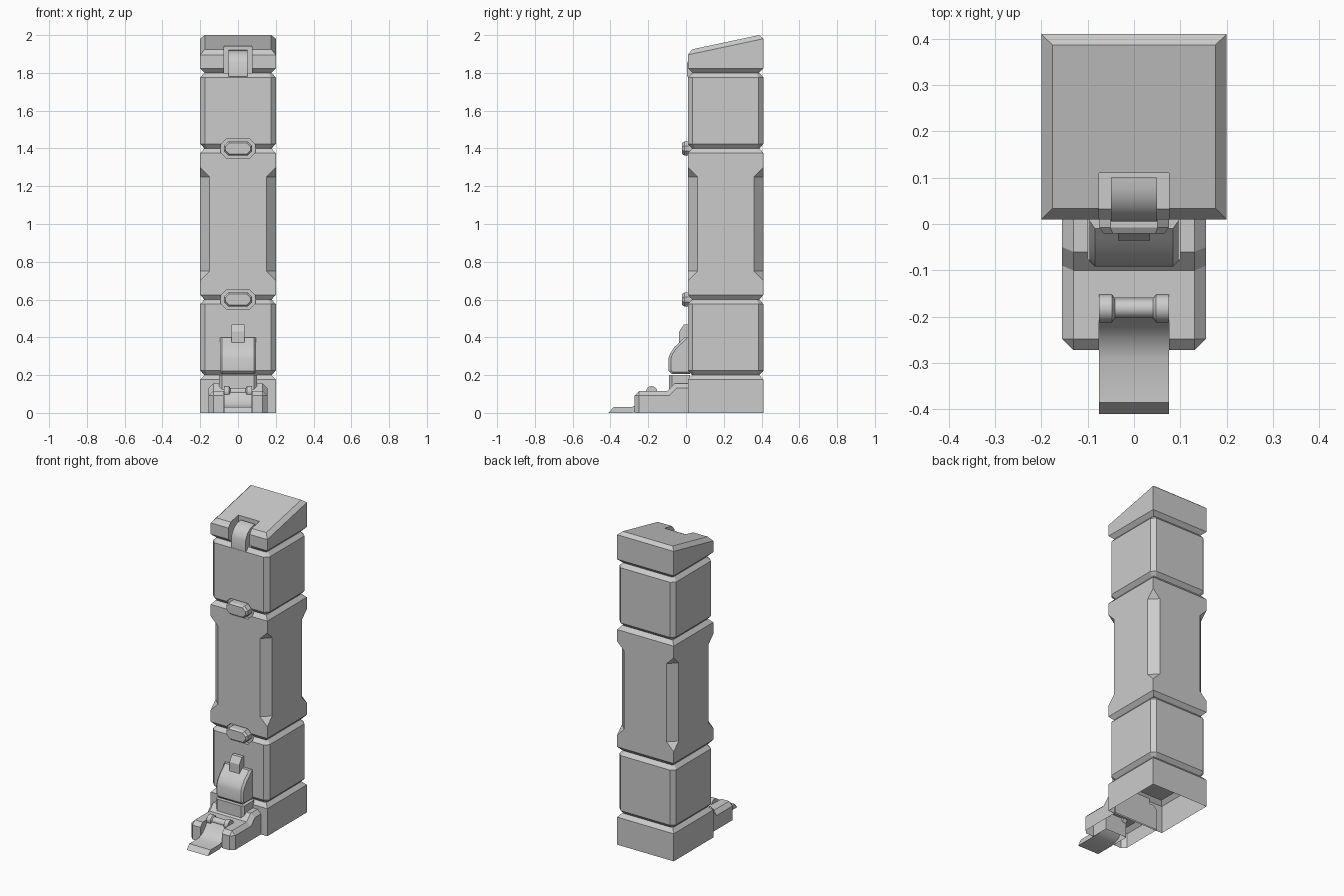
import bpy, bmesh
from math import pi, sin, cos
from mathutils import Matrix

if "Cube" in bpy.data.objects:
    bpy.data.objects.remove(bpy.data.objects["Cube"])

CY = 0.21  # column centre in y


def finish(name, bm):
    bmesh.ops.remove_doubles(bm, verts=bm.verts, dist=1e-4)
    bmesh.ops.recalc_face_normals(bm, faces=bm.faces)
    me = bpy.data.meshes.new(name)
    bm.to_mesh(me)
    bm.free()
    ob = bpy.data.objects.new(name, me)
    bpy.context.collection.objects.link(ob)
    return ob


def loft(name, rings):
    """Closed skin through a list of equal-length point rings."""
    bm = bmesh.new()
    vs = [[bm.verts.new(p) for p in r] for r in rings]
    n = len(vs[0])
    for a, b in zip(vs, vs[1:]):
        for i in range(n):
            j = (i + 1) % n
            bm.faces.new((a[i], a[j], b[j], b[i]))
    bm.faces.new(vs[0])
    bm.faces.new(vs[-1])
    bmesh.ops.remove_doubles(bm, verts=bm.verts, dist=1e-4)
    bmesh.ops.dissolve_degenerate(bm, edges=bm.edges, dist=1e-4)
    return finish(name, bm)


def octagon(w, h, c):
    return [(w - c, -h), (w, -h + c), (w, h - c), (w - c, h),
            (-w + c, h), (-w, h - c), (-w, -h + c), (-w + c, -h)]


def column(name, levels):
    return loft(name, [[(x, y + CY, z) for x, y in octagon(w, w, c)] for z, w, c in levels])


def prism(name, pts, w, bevel=0.0, pick=None):
    """Extrude a (y, z) profile to x = -w..w and bevel the picked edges."""
    ob = loft(name, [[(x, y, z) for y, z in pts] for x in (-w, w)])
    if bevel:
        bm = bmesh.new()
        bm.from_mesh(ob.data)
        es = [e for e in bm.edges if pick((e.verts[0].co + e.verts[1].co) / 2)]
        bmesh.ops.bevel(bm, geom=es, offset=bevel, segments=1, affect='EDGES', clamp_overlap=True)
        bm.to_mesh(ob.data)
        bm.free()
    return ob


def cut(ob, cutter):
    cutter.hide_render = True
    m = ob.modifiers.new("cut", 'BOOLEAN')
    m.operation, m.object, m.solver = 'DIFFERENCE', cutter, 'EXACT'
    bpy.context.view_layer.objects.active = ob
    bpy.ops.object.modifier_apply(modifier=m.name)


def open_bottom(ob):
    bm = bmesh.new()
    bm.from_mesh(ob.data)
    low = [f for f in bm.faces if all(v.co.z < 1e-3 for v in f.verts)]
    bmesh.ops.delete(bm, geom=low, context='FACES')
    bm.to_mesh(ob.data)
    bm.free()


def smooth(ob, angle=35):
    bpy.ops.object.select_all(action='DESELECT')
    ob.select_set(True)
    bpy.context.view_layer.objects.active = ob
    bpy.ops.object.shade_smooth_by_angle(angle=angle * pi / 180)


# Stacked column blocks
def block(name, z0, z1):
    return column(name, [(z0, .178, .015), (z0 + .024, .2, .025),
                         (z1 - .024, .2, .025), (z1, .178, .015)])


base = column("base_block", [(0, .2, 0), (.176, .2, 0), (.2, .178, 0)])
open_bottom(base)
lower = block("lower_block", .2, .6)
upper = block("upper_block", 1.4, 1.8)
middle = column("middle_block", [(.6, .178, 0), (.625, .2, 0), (.7, .2, 0), (.75, .2, .05),
                                 (1.25, .2, .05), (1.3, .2, 0), (1.375, .2, 0), (1.4, .178, 0)])


# Sloped cap with bevelled top and bottom rims
cap = prism("cap", [(.01, 1.8), (.01, 1.92), (.41, 2.005), (.41, 1.8)], .2, .024,
            lambda c: c.z > 1.91 or c.z < 1.801)


# Octagonal buttons sitting in recesses on the two main seams
def oct_plug(name, z, rows):
    return loft(name, [[(x, y, z + h) for x, h in octagon(a, b, c)] for y, a, b, c in rows])


cutters = []
for label, z, pair in (("lower", .6, (lower, middle)), ("upper", 1.4, (middle, upper))):
    k = oct_plug(label + "_recess_cutter", z, [(-.1, .092, .05, .03), (.032, .092, .05, .03)])
    for ob in pair:
        cut(ob, k)
    cutters.append(k)
    oct_plug(label + "_button", z, [(.06, .075, .038, .024), (-.008, .075, .038, .024),
                                    (-.02, .066, .03, .02)])

# Notch in the cap and the curved strap coming out of it
k = prism("cap_notch_cutter", [(-.1, 1.75), (-.1, 2.1), (.11, 2.1), (.11, 1.75)], .075)
cut(cap, k)
cutters.append(k)
arc = [(.1 - .09 * cos(t), 1.85 + .07 * sin(t)) for t in [i * pi / 12 for i in range(7)]]
smooth(prism("cap_strap", [(.1, 1.78), (.005, 1.78), (.005, 1.85)] + arc[1:], .05))

# Foot with a slot for the pedal
foot = prism("foot", [(.02, 0), (-.272, 0), (-.272, .115), (-.1, .115), (-.06, .155), (.02, .155)],
             .155, .024, lambda c: c.z > .01 and c.y < .01 and
             (abs(c.x) > .15 or (c.y < -.26 and c.z > .1)))
k = prism("foot_slot_cutter", [(-.4, -.1), (-.4, .3), (-.16, .3), (-.16, -.1)], .076)
cut(foot, k)
cutters.append(k)
open_bottom(foot)

# Curved pedal plate
smooth(prism("pedal", [(-.41, 0), (-.385, .03), (-.29, .03), (-.25, .046), (-.222, .075), (-.2, .11),
                       (-.175, .1), (-.195, .06), (-.235, .02), (-.285, 0)], .075))

# Hinge pin with a thicker collar at each end
rows = [(-.075, .03), (-.047, .03), (-.041, .021), (.041, .021), (.047, .03), (.075, .03)]
smooth(loft("hinge_pin", [[(x, -.182 + r * cos(i * pi / 8), .112 + r * sin(i * pi / 8))
                           for i in range(16)] for x, r in rows]))

# Latch: bottom plinth, rounded housing and strap
prism("latch_plinth", [(.02, .12), (-.09, .12), (-.09, .2), (.02, .2)], .1, .015,
      lambda c: c.y < -.08 and abs(c.x) > .09)
smooth(prism("latch_housing", [(.02, .205), (-.075, .205), (-.092, .222), (-.092, .29), (-.084, .315),
                               (-.06, .35), (-.03, .378), (-.01, .398), (.02, .398)], .096, .012,
             lambda c: abs(c.x) > .09 and c.y < 0), 30)
prism("latch_strap", [(.02, .36), (-.036, .36), (-.036, .43), (-.012, .468), (.02, .468)], .035)

for k in cutters:
    bpy.data.objects.remove(k, do_unlink=True)
